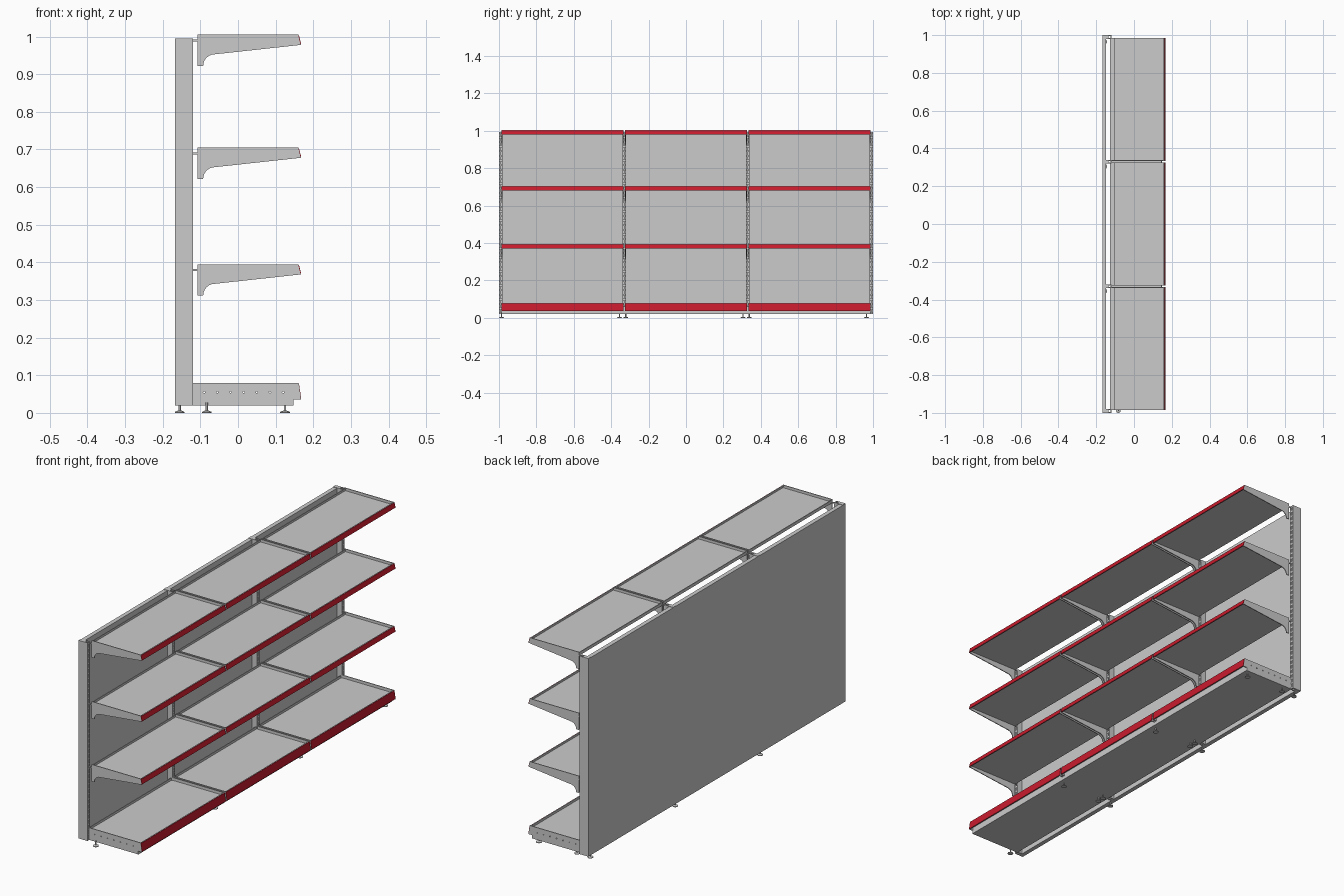
import bpy, bmesh, math
from mathutils import Matrix, Vector

if "Cube" in bpy.data.objects:
    bpy.data.objects.remove(bpy.data.objects["Cube"])

red = bpy.data.materials.new("red_strip")
red.diffuse_color = (0.58, 0.011, 0.026, 1)
red.use_nodes = True
red.node_tree.nodes["Principled BSDF"].inputs["Base Color"].default_value = red.diffuse_color

POSTS = [-0.99, -0.33, 0.33, 0.99]
BAYS = [(a + 0.004, b - 0.004) for a, b in zip(POSTS, POSTS[1:])]
TOPS = [1.005, 0.705, 0.395]
T = 0.004  # sheet thickness


def finish(name, bm, mat=None):
    bmesh.ops.recalc_face_normals(bm, faces=bm.faces)
    me = bpy.data.meshes.new(name)
    bm.to_mesh(me)
    bm.free()
    if mat:
        me.materials.append(mat)
    ob = bpy.data.objects.new(name, me)
    bpy.context.collection.objects.link(ob)
    return ob


def add_box(bm, x0, x1, y0, y1, z0, z1):
    m = Matrix.Translation(((x0 + x1) / 2, (y0 + y1) / 2, (z0 + z1) / 2))
    m = m @ Matrix.Diagonal((x1 - x0, y1 - y0, z1 - z0, 1))
    bmesh.ops.create_cube(bm, size=1, matrix=m)


def boxes(name, items):
    bm = bmesh.new()
    for it in items:
        add_box(bm, *it)
    return finish(name, bm)


def add_prism(bm, profile, y0, y1):
    """Extrude an x-z outline along y."""
    face = bm.faces.new([bm.verts.new((x, y0, z)) for x, z in profile])
    ext = bmesh.ops.extrude_face_region(bm, geom=[face])["geom"]
    vs = [v for v in ext if isinstance(v, bmesh.types.BMVert)]
    bmesh.ops.translate(bm, verts=vs, vec=(0, y1 - y0, 0))


def prism(name, profile, y0, y1, mat=None):
    bm = bmesh.new()
    add_prism(bm, profile, y0, y1)
    return finish(name, bm, mat)


# Back panel: sheet with top and bottom returns
boxes("back_panel", [(-0.168, -0.147, -0.985, 0.985, 0.02, 0.993)])

# Slotted uprights: side walls, back wall and a ladder of rungs on the front
for i, y in enumerate(POSTS):
    items = [(-0.168, -0.12, y - 0.01, y - 0.006, 0.02, 0.995),
             (-0.168, -0.12, y + 0.006, y + 0.01, 0.02, 0.995),
             (-0.168, -0.135, y - 0.006, y + 0.006, 0.02, 0.995),
             (-0.124, -0.12, y - 0.0015, y + 0.0015, 0.02, 0.995)]
    n = 39
    for k in range(n + 1):
        z = 0.025 + k * (0.965 / n)
        items.append((-0.124, -0.12, y - 0.006, y + 0.006, z - 0.005, z + 0.005))
    boxes(f"upright_{i}", items)


def front_strip(name, y0, y1, top, drop, x0=0.162, x1=0.168):
    # grey folded front lip with the red strip on its face
    prism(name + "_lip", [(x0 - 0.006, top - 0.001), (x0 - 0.002, top - 0.001),
                          (x1 - 0.002, top - drop), (x1 - 0.006, top - drop)], y0, y1)
    prism(name + "_red_strip", [(x0 - 0.002, top - 0.002), (x0, top - 0.002),
                                (x1, top - drop), (x1 - 0.002, top - drop)], y0, y1, red)


# Upper shelves with their side brackets
for r, top in enumerate(TOPS):
    # bracket outline with concave curve under the root
    prof = [(-0.107, top), (0.161, top), (0.167, top - 0.027), (-0.062, top - 0.052)]
    for k in range(1, 7):
        a = math.radians(15 * k)
        prof.append((-0.062 - 0.034 * math.sin(a) * 0.9,
                     top - 0.052 - 0.031 * (1 - math.cos(a))))
    prof.append((-0.107, top - 0.083))
    for b, (y0, y1) in enumerate(BAYS):
        tag = f"shelf_{r}_{b}"
        boxes(tag + "_deck", [
            (-0.107, 0.162, y0 + T, y1 - T, top - 0.018, top - 0.013),
            (-0.107, -0.103, y0 + T, y1 - T, top - 0.018, top - 0.003)])
        front_strip(tag, y0, y1, top, 0.025)
        bm = bmesh.new()
        for ya in (y0, y1 - T):
            add_prism(bm, prof, ya, ya + T)
            add_box(bm, -0.134, -0.107, ya, ya + T, top - 0.018, top - 0.013)
        finish(tag + "_brackets", bm)

# Base units: perforated sides, recessed deck, floor plate, kick plate
side = [(-0.123, 0.02), (0.147, 0.02), (0.147, 0.036), (0.167, 0.036),
        (0.161, 0.08), (-0.123, 0.08)]
bm = bmesh.new()
for k in range(7):
    m = Matrix.Translation((-0.09 + 0.035 * k, 0, 0.055)) @ Matrix.Rotation(math.pi / 2, 4, 'X')
    bmesh.ops.create_cone(bm, cap_ends=True, segments=8, radius1=0.0025,
                          radius2=0.0025, depth=2.2, matrix=m)
cutter = finish("hole_cutter", bm)
cutter.hide_render = True
cutter.hide_set(True)
for b, (y0, y1) in enumerate(BAYS):
    for s, ya in enumerate((y0, y1 - T)):
        ob = prism(f"base_side_{b}_{s}", side, ya, ya + T)
        mod = ob.modifiers.new("holes", 'BOOLEAN')
        mod.operation = 'DIFFERENCE'
        mod.solver = 'EXACT'
        mod.object = cutter
    boxes(f"base_deck_{b}", [
        (-0.128, 0.16, y0 + T, y1 - T, 0.061, 0.066),
        (-0.128, -0.124, y0 + T, y1 - T, 0.061, 0.077)])
    front_strip(f"base_{b}", y0, y1, 0.08, 0.042)
boxes("base_floor", [(-0.123, 0.147, -0.985, 0.985, 0.02, 0.023)])
boxes("kick_plate", [(0.144, 0.148, -0.985, 0.985, 0.02, 0.061)])

# Levelling feet: pad, cone and threaded stem
bm = bmesh.new()
for r1, r2, z0, z1 in [(0.013, 0.013, 0, 0.003), (0.012, 0.005, 0.003, 0.006),
                       (0.003, 0.003, 0.006, 0.027)]:
    bmesh.ops.create_cone(bm, cap_ends=True, segments=16, radius1=r1, radius2=r2,
                          depth=z1 - z0, matrix=Matrix.Translation((0, 0, (z0 + z1) / 2)))
foot = finish("foot_0", bm)
left = [-0.987, -0.322, 0.338]
right = [-0.355, 0.305, 0.965]
spots = [(-0.083, y) for y in left + right]
spots += [(0.125, y) for y in right] + [(-0.155, y) for y in right]
foot.location = (*spots[0], 0)
for i, p in enumerate(spots[1:], 1):
    ob = bpy.data.objects.new(f"foot_{i}", foot.data)
    ob.location = (*p, 0)
    bpy.context.collection.objects.link(ob)
